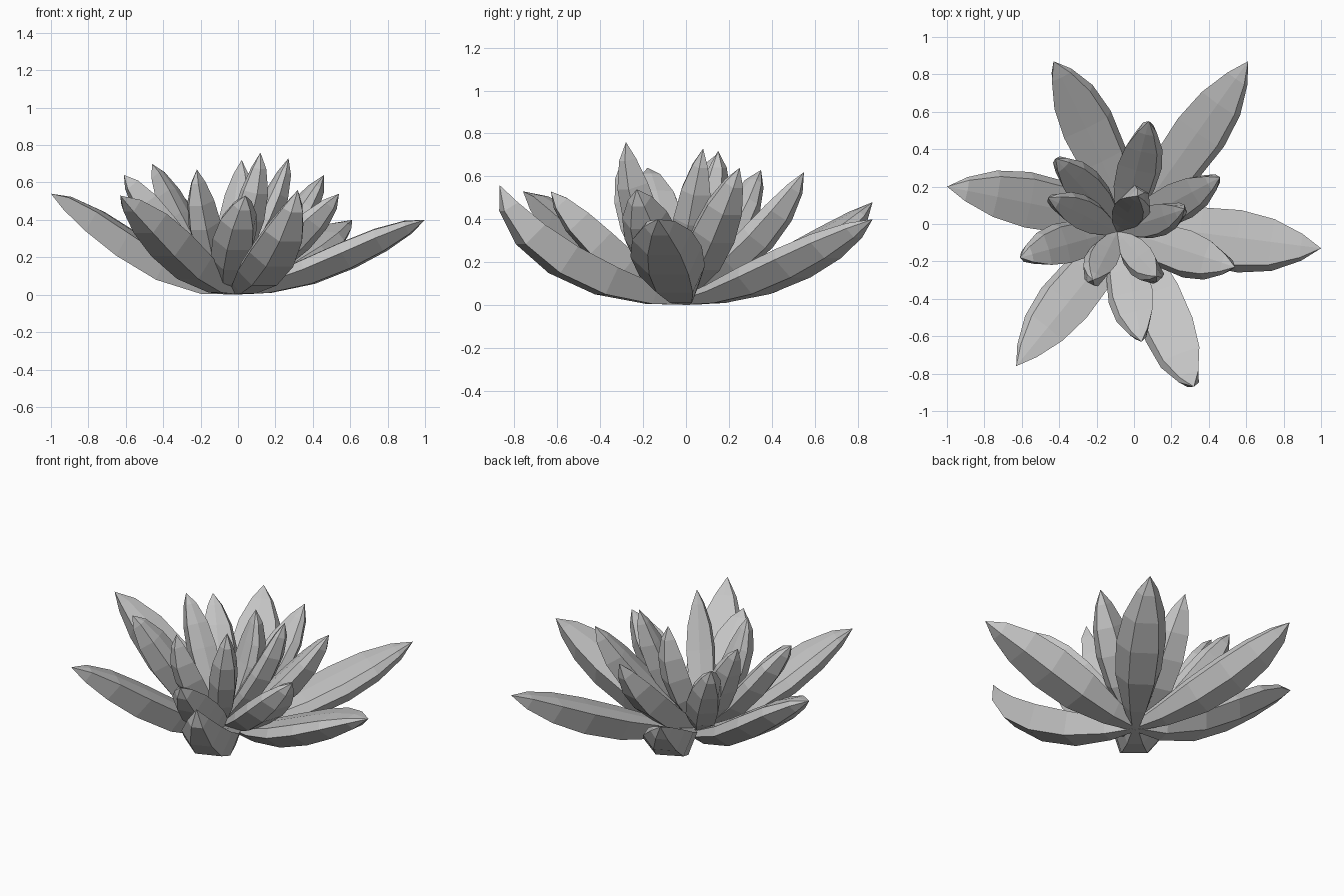
import bpy, bmesh
from mathutils import Vector

if "Cube" in bpy.data.objects:
    bpy.data.objects.remove(bpy.data.objects["Cube"], do_unlink=True)

grey = bpy.data.materials.new("leaf grey")
grey.use_nodes = True
colour = (0.56, 0.56, 0.56, 1)
grey.diffuse_color = colour
grey.node_tree.nodes["Principled BSDF"].inputs["Base Color"].default_value = colour

# Fleshy cross-section: gently domed top, bevelled sides, flat keel below
SECTION = [(-0.4, 0.3), (0, 0.35), (0.4, 0.3), (0.5, 0.02), (0.25, -0.45), (-0.25, -0.45)]
# Position along the leaf and its relative width
SWELL = [(0, 0.2), (0.15, 0.55), (0.35, 0.92), (0.55, 1), (0.73, 0.83), (0.89, 0.43)]


def leaf(name, base, tip, width, thick, reach, rise):
    """Sweep the section along a cubic curve; reach and rise place its two handles."""
    base, tip = Vector(base), Vector(tip)
    span = tip - base
    side = Vector((span.y, -span.x, 0)).normalized()
    p1, p2 = [base + Vector((span.x * r, span.y * r, span.z * h)) for r, h in zip(reach, rise)]
    bm = bmesh.new()
    rings = []
    for t, w in SWELL:
        s = 1 - t
        centre = base * s ** 3 + p1 * 3 * s * s * t + p2 * 3 * s * t * t + tip * t ** 3
        tangent = ((p1 - base) * s * s + (p2 - p1) * 2 * s * t + (tip - p2) * t * t).normalized()
        up = side.cross(tangent)
        rings.append([bm.verts.new(centre + side * u * width * w + up * v * thick * w ** 0.8)
                      for u, v in SECTION])
    point = bm.verts.new(tip)
    n = len(SECTION)
    bm.faces.new(rings[0])
    for a, b in zip(rings, rings[1:]):
        for i in range(n):
            j = (i + 1) % n
            bm.faces.new((a[i], a[j], b[j], b[i]))
    for i in range(n):
        bm.faces.new((rings[-1][i], rings[-1][(i + 1) % n], point))
    bmesh.ops.recalc_face_normals(bm, faces=bm.faces)
    mesh = bpy.data.meshes.new(name)
    bm.to_mesh(mesh)
    bm.free()
    mesh.materials.append(grey)
    bpy.context.collection.objects.link(bpy.data.objects.new(name, mesh))


# Spreading outer leaves: tip, width, handle reach, handle rise
EVEN = (0.37, 0.72)
OUTER = [((0.61, 0.87, 0.40), 0.32, EVEN, (0.17, 0.65)),
         ((-0.43, 0.87, 0.48), 0.32, (0.4, 0.78), (0.14, 0.55)),
         ((-1, 0.20, 0.54), 0.33, EVEN, (0.03, 0.78)),
         ((-0.63, -0.76, 0.53), 0.32, EVEN, (0.08, 0.75)),
         ((0.32, -0.87, 0.56), 0.31, (0.4, 0.88), (0.1, 0.42)),
         ((1, -0.13, 0.40), 0.37, EVEN, (0.15, 0.75))]
for k, (tip, width, reach, rise) in enumerate(OUTER):
    leaf(f"outer_leaf_{k + 1}", (-0.01, 0, 0.025), tip, width, 0.19, reach, rise)

# Rising middle leaves
MIDDLE = [((0.04, -0.63, 0.53), 0.27, (0.2, 0.7)), ((0.54, -0.23, 0.54), 0.28, (0.2, 0.7)),
          ((-0.61, -0.18, 0.64), 0.25, (0.2, 0.8)), ((0.46, 0.25, 0.64), 0.24, (0.2, 0.65)),
          ((0.08, 0.55, 0.62), 0.26, (0.2, 0.6)), ((-0.42, 0.35, 0.63), 0.23, (0.2, 0.7))]
for k, (tip, width, rise) in enumerate(MIDDLE):
    leaf(f"middle_leaf_{k + 1}", (-0.07, -0.03, 0.05), tip, width, 0.18, (0.42, 0.77), rise)

# Upright inner leaves
INNER = [((-0.46, 0.14, 0.70), 0.20, (0.4, 0.72), (0.25, 0.75)),
         ((0.27, 0.08, 0.73), 0.20, (0.45, 0.8), (0.25, 0.65)),
         ((0.12, -0.28, 0.76), 0.19, (0.5, 0.93), (0.25, 0.65)),
         ((-0.22, -0.30, 0.67), 0.19, (0.5, 0.9), (0.25, 0.65)),
         ((0.02, 0.15, 0.72), 0.21, (0.6, 1), (0.25, 0.65))]
for k, (tip, width, reach, rise) in enumerate(INNER):
    leaf(f"inner_leaf_{k + 1}", (-0.09, -0.04, 0.06), tip, width, 0.16, reach, rise)
